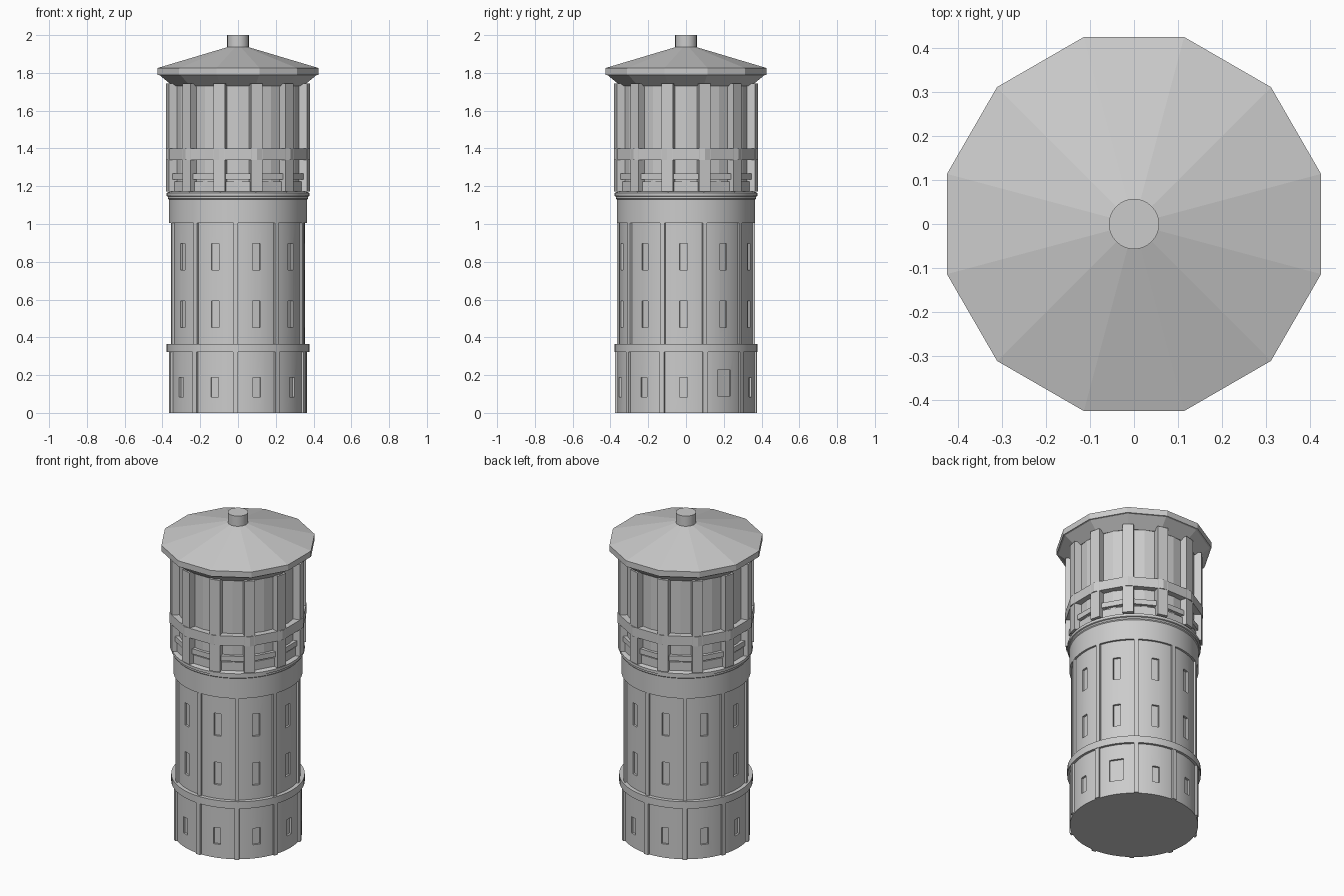
import bpy, bmesh, math
from mathutils import Matrix

if "Cube" in bpy.data.objects:
    bpy.data.objects.remove(bpy.data.objects["Cube"])

grey = bpy.data.materials.new("light grey")
grey.diffuse_color = (0.6, 0.6, 0.6, 1)
grey.use_nodes = True
grey.node_tree.nodes["Principled BSDF"].inputs["Base Color"].default_value = grey.diffuse_color


def finish(name, bm, smooth=False):
    bmesh.ops.recalc_face_normals(bm, faces=bm.faces)
    me = bpy.data.meshes.new(name)
    bm.to_mesh(me)
    bm.free()
    me.materials.append(grey)
    ob = bpy.data.objects.new(name, me)
    bpy.context.collection.objects.link(ob)
    if smooth:
        smooth_object(ob)
    return ob


def select(ob):
    bpy.ops.object.select_all(action='DESELECT')
    ob.select_set(True)
    bpy.context.view_layer.objects.active = ob


def smooth_object(ob):
    select(ob)
    bpy.ops.object.shade_smooth_by_angle(angle=math.radians(25))


def lathe(name, profile, n=72, smooth=True, offset=0.0, closed=False):
    """Spin (radius, z) points into n sides; capped ends, or a closed ring."""
    bm = bmesh.new()
    rings = []
    for r, z in profile:
        angles = [offset + 2 * math.pi * i / n for i in range(n)]
        rings.append([bm.verts.new((r * math.cos(a), r * math.sin(a), z)) for a in angles])
    pairs = list(zip(rings, rings[1:]))
    if closed:
        pairs.append((rings[-1], rings[0]))
    for lo, hi in pairs:
        for i in range(n):
            j = (i + 1) % n
            bm.faces.new((lo[i], lo[j], hi[j], hi[i]))
    if not closed:
        bm.faces.new(rings[0])
        bm.faces.new(rings[-1])
    return finish(name, bm, smooth)


def twelve(name, profile, closed=False):
    """Twelve-sided part, radii given to the flats."""
    k = 1 / math.cos(math.radians(15))
    return lathe(name, [(r * k, z) for r, z in profile], 12, False, math.radians(15), closed)


def radial_boxes(name, specs):
    """Boxes facing outward: (angle, inner r, outer r, width, z0, z1)."""
    bm = bmesh.new()
    for a, r0, r1, w, z0, z1 in specs:
        m = (Matrix.Rotation(math.radians(a), 4, 'Z')
             @ Matrix.Translation(((r0 + r1) / 2, 0, (z0 + z1) / 2))
             @ Matrix.Diagonal((r1 - r0, w, z1 - z0, 1)))
        bmesh.ops.create_cube(bm, size=1, matrix=m)
    return finish(name, bm)


def cut(ob, cutter):
    mod = ob.modifiers.new("openings", 'BOOLEAN')
    mod.operation = 'DIFFERENCE'
    mod.solver = 'EXACT'
    mod.object = cutter
    select(ob)
    bpy.ops.object.modifier_apply(modifier=mod.name)
    bpy.data.objects.remove(cutter, do_unlink=True)
    smooth_object(ob)


ribs = [-92 + 36 * i for i in range(10)]
bays = [-74 + 36 * i for i in range(10)]

# Base with recessed windows and one door
base = lathe("base_wall", [(0.363, 0), (0.363, 0.33)], smooth=False)
cut(base, radial_boxes("base_cutters", [
    (a, 0.35, 0.42, 0.083, 0.09, 0.228) if a == 34 else (a, 0.35, 0.42, 0.042, 0.085, 0.187)
    for a in bays]))
radial_boxes("base_ribs", [(a, 0.34, 0.375, 0.027, 0, 0.33) for a in ribs])
lathe("base_ring", [(0.34, 0.322), (0.378, 0.322), (0.378, 0.366), (0.34, 0.366)], closed=True)

# Shaft with two rows of recessed windows
shaft = lathe("shaft_wall", [(0.354, 0.36), (0.354, 1.01)], smooth=False)
cut(shaft, radial_boxes("shaft_cutters", [
    (a, 0.341, 0.42, 0.042, z, z + 0.14) for a in bays for z in (0.452, 0.757)]))
radial_boxes("shaft_ribs", [(a, 0.33, 0.366, 0.024, 0.36, 1.005) for a in ribs])

# Collar under the gallery
lathe("collar", [(0.33, 1.005), (0.366, 1.005), (0.366, 1.13), (0.371, 1.135),
                 (0.371, 1.145), (0.378, 1.148), (0.378, 1.165), (0.36, 1.172)])

# Tank drum and gallery
lathe("drum_wall", [(0.347, 1.16), (0.347, 1.76)], 24, False)
twelve("gallery_plinth", [(0.33, 1.165), (0.352, 1.165), (0.352, 1.225), (0.33, 1.225)], True)
twelve("gallery_rail", [(0.33, 1.235), (0.362, 1.235), (0.362, 1.267), (0.33, 1.267)], True)
twelve("gallery_band", [(0.335, 1.34), (0.38, 1.34), (0.38, 1.40), (0.335, 1.40)], True)
radial_boxes("gallery_posts", [(15 + 30 * i, 0.33, 0.386, 0.062, 1.172, 1.745)
                               for i in range(12)])

# Roof with flared eaves and a vent on top
twelve("roof", [(0.345, 1.73), (0.415, 1.788), (0.425, 1.79), (0.425, 1.826), (0.05, 1.938)])
lathe("roof_vent", [(0.057, 1.90), (0.057, 2.0)], 48)
